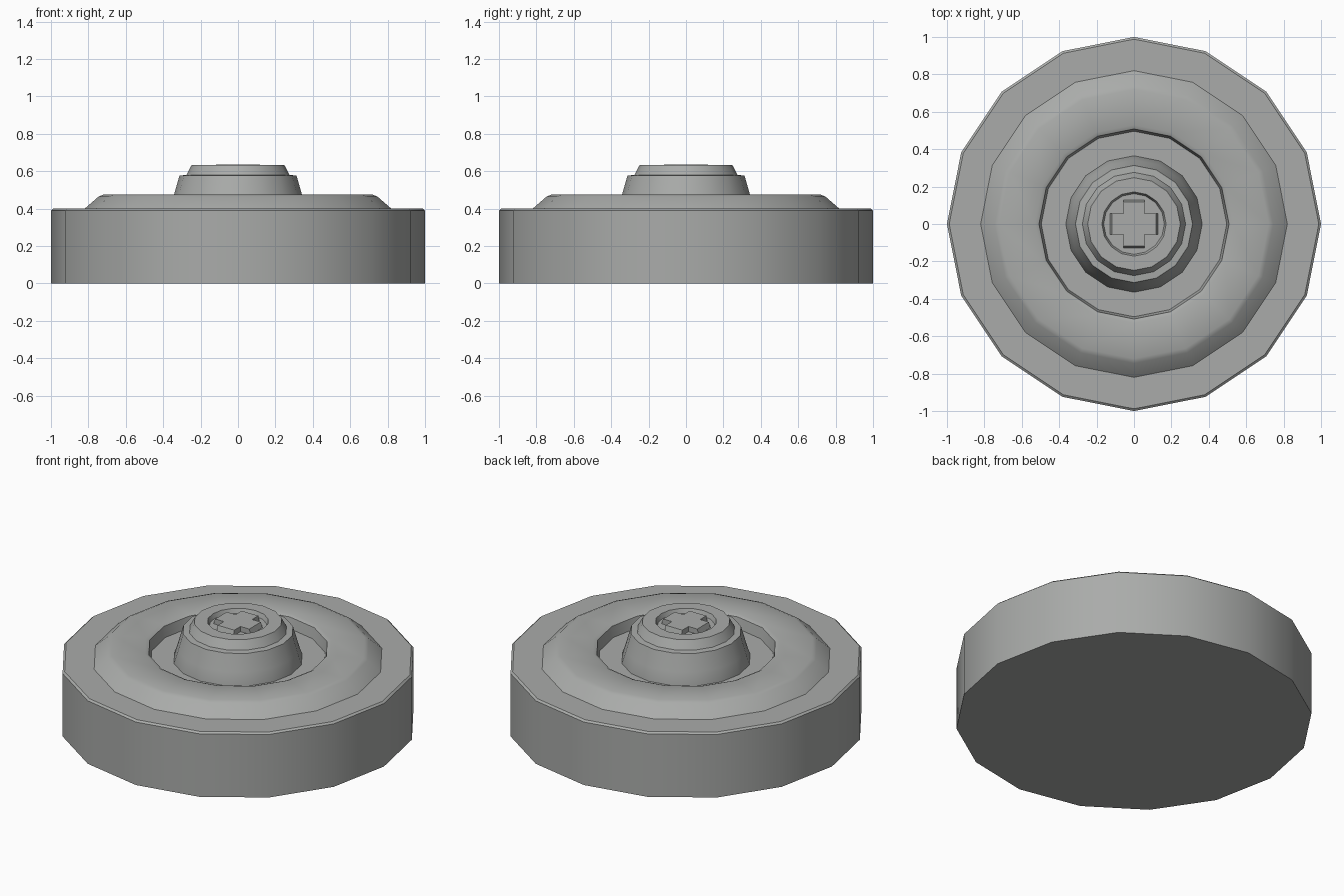
import bpy, bmesh, math

if "Cube" in bpy.data.objects:
    bpy.data.objects.remove(bpy.data.objects["Cube"])

SIDES = 16
grey = bpy.data.materials.new("plain grey")
grey.diffuse_color = (0.40, 0.41, 0.40, 1)
grey.use_nodes = True
grey.node_tree.nodes["Principled BSDF"].inputs["Base Color"].default_value = grey.diffuse_color


def finish(name, bm):
    """Turn a bmesh into a named, shaded object."""
    bmesh.ops.remove_doubles(bm, verts=bm.verts, dist=1e-5)
    bmesh.ops.recalc_face_normals(bm, faces=bm.faces)
    mesh = bpy.data.meshes.new(name)
    bm.to_mesh(mesh)
    bm.free()
    obj = bpy.data.objects.new(name, mesh)
    bpy.context.collection.objects.link(obj)
    mesh.materials.append(grey)
    bpy.ops.object.select_all(action='DESELECT')
    obj.select_set(True)
    bpy.context.view_layer.objects.active = obj
    bpy.ops.object.shade_smooth_by_angle(angle=math.radians(30))
    return obj


def lathe(name, profile, closed=False):
    """Spin (radius, z) points round z; cap both ends unless closed."""
    bm = bmesh.new()
    rings = []
    for r, z in profile:
        rings.append([bm.verts.new((r * math.cos(a), r * math.sin(a), z))
                      for a in (2 * math.pi * i / SIDES for i in range(SIDES))])
    pairs = list(zip(rings, rings[1:]))
    if closed:
        pairs.append((rings[-1], rings[0]))
    else:
        bm.faces.new(rings[0])
        bm.faces.new(rings[-1])
    for a, b in pairs:
        for i in range(SIDES):
            j = (i + 1) % SIDES
            bm.faces.new((a[i], a[j], b[j], b[i]))
    return finish(name, bm)


# Base disc with a fine chamfer on its top rim
lathe("base_disc", [(1, 0), (1, 0.39), (0.988, 0.4)])

# Raised ring around the groove
lathe("raised_ring", [(0.82, 0.395), (0.82, 0.4), (0.745, 0.465), (0.72, 0.475),
                      (0.53, 0.475), (0.508, 0.465), (0.495, 0.395)], closed=True)

# Stepped hub with a shallow dished top
lathe("centre_hub", [(0.365, 0.395), (0.365, 0.40), (0.342, 0.475), (0.313, 0.577),
                     (0.276, 0.58), (0.248, 0.633), (0.172, 0.633), (0.162, 0.605)])

# Raised cross: a plus outline with slightly sloping arm ends
bm = bmesh.new()
W = 0.057


def plus_ring(reach, z):
    pts = []
    for k in range(4):
        c, s = math.cos(k * math.pi / 2), math.sin(k * math.pi / 2)
        for x, y in ((W, -W), (reach, -W), (reach, W)):
            pts.append(bm.verts.new((x * c - y * s, x * s + y * c, z)))
    return pts


low, high = plus_ring(0.128, 0.604), plus_ring(0.117, 0.637)
bm.faces.new(high)
bm.faces.new(low)
for i in range(12):
    j = (i + 1) % 12
    bm.faces.new((low[i], low[j], high[j], high[i]))
finish("hub_cross", bm)
